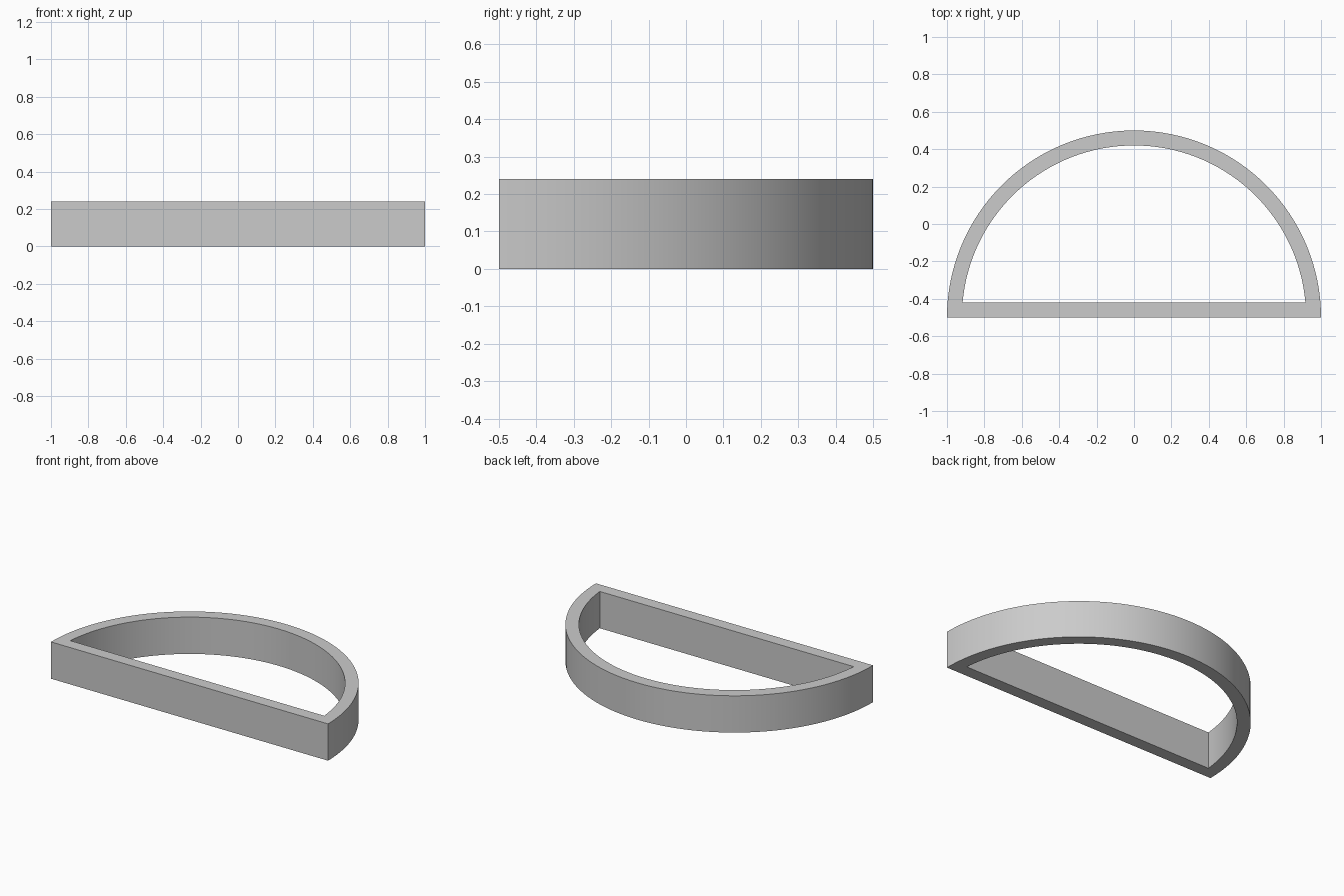
import bpy, bmesh, math

cube = bpy.data.objects.get("Cube")
if cube:
    bpy.data.objects.remove(cube, do_unlink=True)

RADIUS, WALL, HEIGHT, BASE_Y, STEPS = 1.0, 0.08, 0.24, -0.5, 64

grey = bpy.data.materials.new("light grey")
grey.use_nodes = True
colour = (0.6, 0.6, 0.6, 1)
grey.diffuse_color = colour
grey.node_tree.nodes["Principled BSDF"].inputs["Base Color"].default_value = colour


def arc(radius, start):
    """Points of an arc closed by a straight chord along the front."""
    angles = [start + (math.pi - 2 * start) * i / STEPS for i in range(STEPS + 1)]
    return [(radius * math.cos(a), BASE_Y + radius * math.sin(a)) for a in angles]


# Half-round outline and its inset opening
inner_radius = RADIUS - WALL
outer = arc(RADIUS, 0)
inner = arc(inner_radius, math.asin(WALL / inner_radius))

bm = bmesh.new()
outer_verts = [bm.verts.new((x, y, 0)) for x, y in outer]
inner_verts = [bm.verts.new((x, y, 0)) for x, y in inner]
count = len(outer_verts)
for i in range(count):
    j = (i + 1) % count
    bm.faces.new((outer_verts[i], outer_verts[j], inner_verts[j], inner_verts[i]))

# Raise the flat rim into a solid wall
raised = bmesh.ops.extrude_face_region(bm, geom=bm.faces[:], use_keep_orig=True)
top = [v for v in raised["geom"] if isinstance(v, bmesh.types.BMVert)]
bmesh.ops.translate(bm, verts=top, vec=(0, 0, HEIGHT))
bmesh.ops.recalc_face_normals(bm, faces=bm.faces[:])

mesh = bpy.data.meshes.new("half_round_frame")
bm.to_mesh(mesh)
bm.free()
mesh.materials.append(grey)
frame = bpy.data.objects.new("half_round_frame", mesh)
bpy.context.collection.objects.link(frame)

# Smooth curved walls with crisp rims and corners
bpy.ops.object.select_all(action="DESELECT")
frame.select_set(True)
bpy.context.view_layer.objects.active = frame
bpy.ops.object.shade_smooth_by_angle(angle=math.radians(30))
